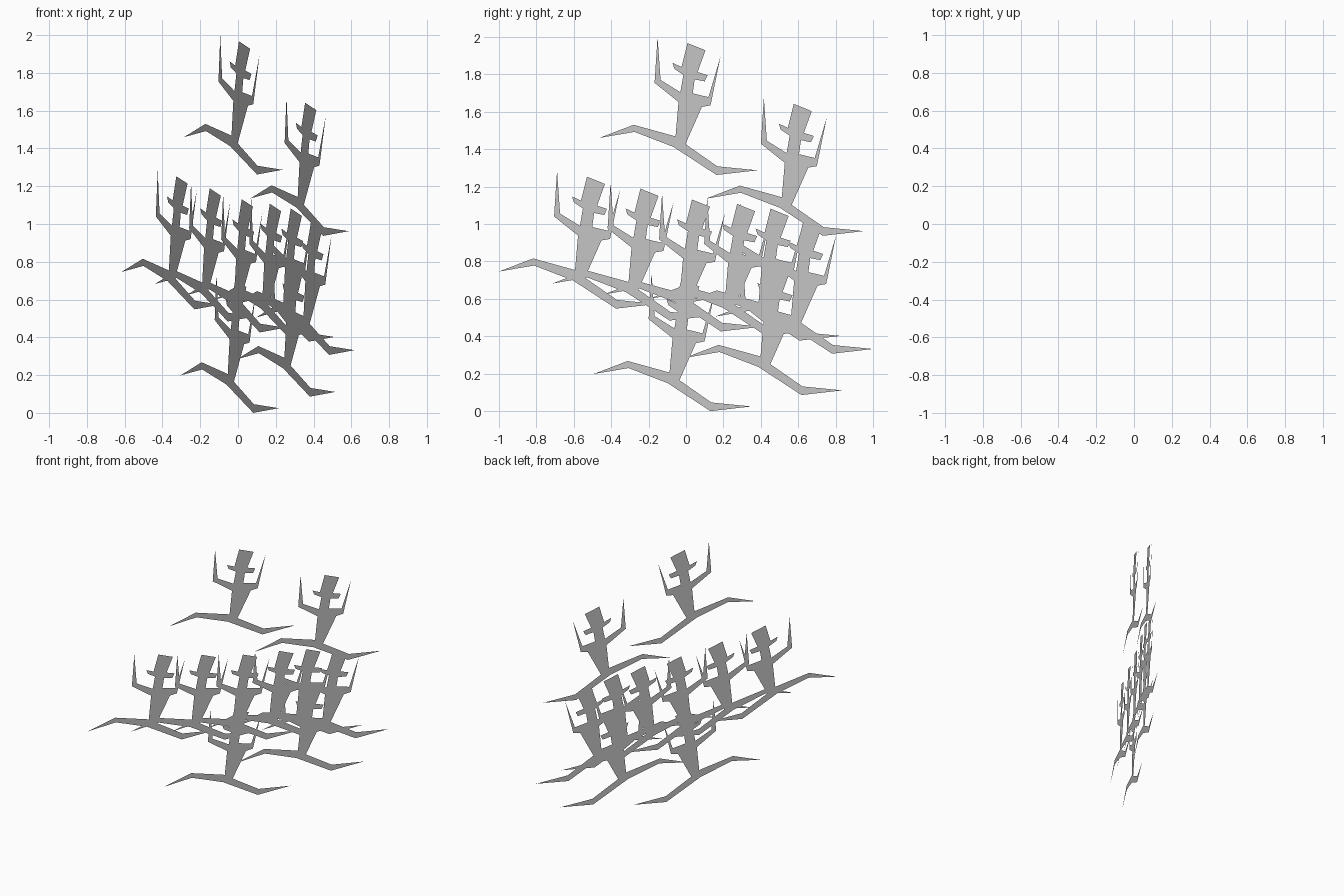
import bpy, bmesh

# Outline of one paper-thin hatted figure, (y, z) in the side view
OUTLINE = [
    (.008, 1.967), (.104, 1.928), (.062, 1.812), (.115, 1.795), (.100, 1.762),  # hat, right brim
    (.046, 1.773), (.036, 1.698),                                               # face, neck
    (.120, 1.678), (.185, 1.897), (.131, 1.634), (.085, 1.626),                 # right arm
    (-.003, 1.427), (.168, 1.308), (.382, 1.287), (.163, 1.262), (-.067, 1.412),  # right leg
    (-.275, 1.492), (-.463, 1.460), (-.280, 1.530), (-.056, 1.468),             # left leg
    (-.040, 1.652), (-.168, 1.754), (-.152, 2.0), (-.136, 1.770), (-.030, 1.704),  # left arm
    (-.014, 1.797), (-.062, 1.829), (-.072, 1.861), (-.024, 1.839),             # left brim
]
SLOPE = 0.617  # every figure lies in the upright plane x = SLOPE * y

mesh = bpy.data.meshes.new("flat_figure")
bm = bmesh.new()
face = bm.faces.new([bm.verts.new((y * SLOPE, y, z)) for y, z in OUTLINE])
bm.normal_update()
if face.normal.x < 0:
    face.normal_flip()
bmesh.ops.triangulate(bm, faces=[face])
bm.to_mesh(mesh)
bm.free()

# Offsets (y, z) of the ten copies: two on top, a row of six, two below
OFFSETS = [
    (0, 0), (.568, -.325),
    (-.537, -.714), (-.251, -.778), (.024, -.836), (.265, -.860), (.444, -.885), (.618, -.955),
    (.454, -1.176), (-.032, -1.262),
]
for i, (dy, dz) in enumerate(OFFSETS):
    ob = bpy.data.objects.new(f"figure_{i + 1}", mesh)
    ob.location = (dy * SLOPE, dy, dz)
    bpy.context.collection.objects.link(ob)
